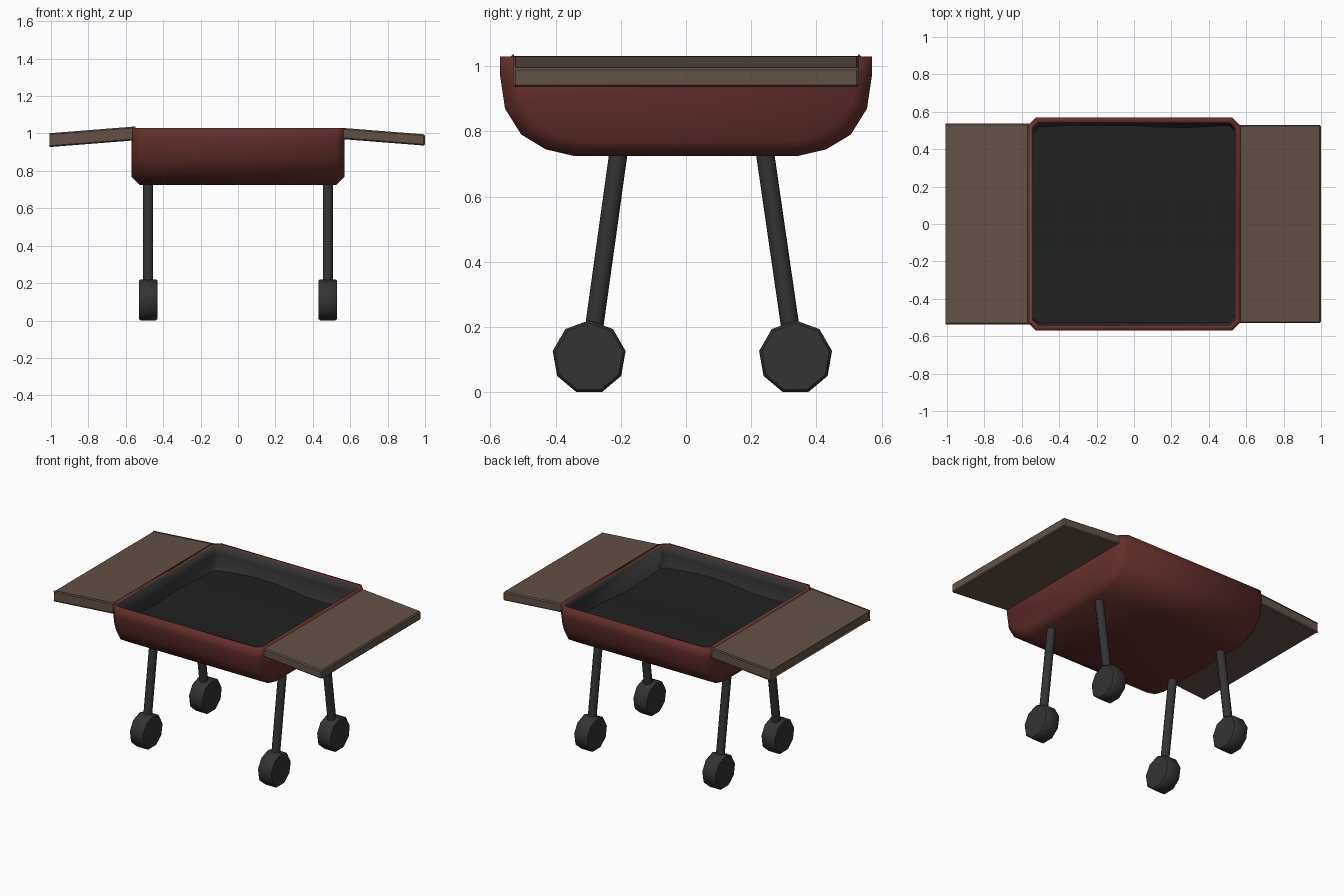
import bpy, bmesh, math
from mathutils import Vector, Matrix

if "Cube" in bpy.data.objects:
    bpy.data.objects.remove(bpy.data.objects["Cube"])


def material(name, rgb):
    m = bpy.data.materials.new(name)
    m.diffuse_color = (*rgb, 1)
    m.use_nodes = True
    m.node_tree.nodes["Principled BSDF"].inputs["Base Color"].default_value = m.diffuse_color
    return m


RED = material("red_enamel", (0.13, 0.028, 0.023))
WOOD = material("brown_wood", (0.125, 0.083, 0.06))
DARK = material("dark_metal", (0.033, 0.033, 0.033))
COAL = material("charcoal", (0.014, 0.016, 0.016))


def finish(bm, name, mats, angle=40):
    bmesh.ops.recalc_face_normals(bm, faces=bm.faces)
    me = bpy.data.meshes.new(name)
    bm.to_mesh(me)
    bm.free()
    ob = bpy.data.objects.new(name, me)
    bpy.context.collection.objects.link(ob)
    for m in mats:
        me.materials.append(m)
    bpy.ops.object.select_all(action='DESELECT')
    bpy.context.view_layer.objects.active = ob
    ob.select_set(True)
    bpy.ops.object.shade_smooth_by_angle(angle=math.radians(angle))
    return ob


# Bowl: rounded profile lofted along x, ends drawn in, walls thickened inwards
half = [(0.57, 1.03), (0.57, 0.97), (0.555, 0.87), (0.505, 0.79), (0.43, 0.745), (0.345, 0.725)]
profile = half + [(-y, z) for y, z in reversed(half)]
bm = bmesh.new()
rings = []
for x, k in ((-0.57, 1), (-0.525, 0), (0.525, 0), (0.57, 1)):
    sy = 1 - 0.045 / 0.57 * k
    sz = 1 - 0.045 / 0.305 * k
    rings.append([bm.verts.new((x, y * sy, 1.03 + (z - 1.03) * sz)) for y, z in profile])
for a, b in zip(rings, rings[1:]):
    for i in range(len(profile) - 1):
        bm.faces.new((a[i], a[i + 1], b[i + 1], b[i]))
bm.faces.new(rings[0])
bm.faces.new(rings[-1])
bowl = finish(bm, "bowl", [RED, DARK], 50)
if bowl.data.polygons[-1].normal.x < 0:
    bowl.data.flip_normals()
wall = bowl.modifiers.new("wall", 'SOLIDIFY')
wall.thickness = 0.03
wall.offset = -1
wall.use_even_offset = True
wall.material_offset = 1

# Charcoal bed: gently uneven surface inside the bowl
bm = bmesh.new()
bmesh.ops.create_grid(bm, x_segments=8, y_segments=8, size=1)
for v in bm.verts:
    x, y = v.co.x, v.co.y
    v.co = (x * 0.545, y * 0.53, 0.885 + 0.014 * math.cos(4 * x + 1.4 * y) + 0.008 * math.sin(5 * y))
bed = finish(bm, "charcoal_bed", [COAL])
if bed.data.polygons[0].normal.z < 0:
    bed.data.flip_normals()

for side, sx in (("left", -1), ("right", 1)):
    # Side shelf sloping outwards, small bevel
    bm = bmesh.new()
    bmesh.ops.create_cube(bm, size=1)
    for v in bm.verts:
        outer = v.co.x > 0
        v.co = (sx * (1.0 if outer else 0.555), v.co.y * 1.06,
                (0.965 if outer else 1.0) + v.co.z * 0.06)
    bmesh.ops.bevel(bm, geom=bm.edges[:], offset=0.007, segments=1, affect='EDGES')
    finish(bm, side + "_shelf", [WOOD], 30)

    for end, top, foot in (("front", -0.205, -0.297), ("back", 0.24, 0.336)):
        # Splayed leg
        a, b = Vector((sx * 0.48, top, 0.75)), Vector((sx * 0.48, foot * 0.99, 0.11))
        d = a - b
        mat = Matrix.Translation((a + b) / 2) @ d.to_track_quat('Z', 'Y').to_matrix().to_4x4()
        bm = bmesh.new()
        bmesh.ops.create_cone(bm, cap_ends=True, segments=10, radius1=0.028, radius2=0.028,
                              depth=d.length, matrix=mat)
        finish(bm, f"{end}_{side}_leg", [DARK])

        # Nine-sided wheel with chamfered rims
        bm = bmesh.new()
        loops = []
        for x, r in ((-0.05, 0.105), (-0.041, 0.1135), (0.041, 0.1135), (0.05, 0.105)):
            loops.append([bm.verts.new((sx * 0.48 + x, foot + r * math.sin(i * math.tau / 9),
                                        0.107 + r * math.cos(i * math.tau / 9))) for i in range(9)])
        for p, q in zip(loops, loops[1:]):
            for i in range(9):
                j = (i + 1) % 9
                bm.faces.new((p[i], p[j], q[j], q[i]))
        bm.faces.new(loops[0])
        bm.faces.new(loops[-1])
        finish(bm, f"{end}_{side}_wheel", [DARK], 42)
